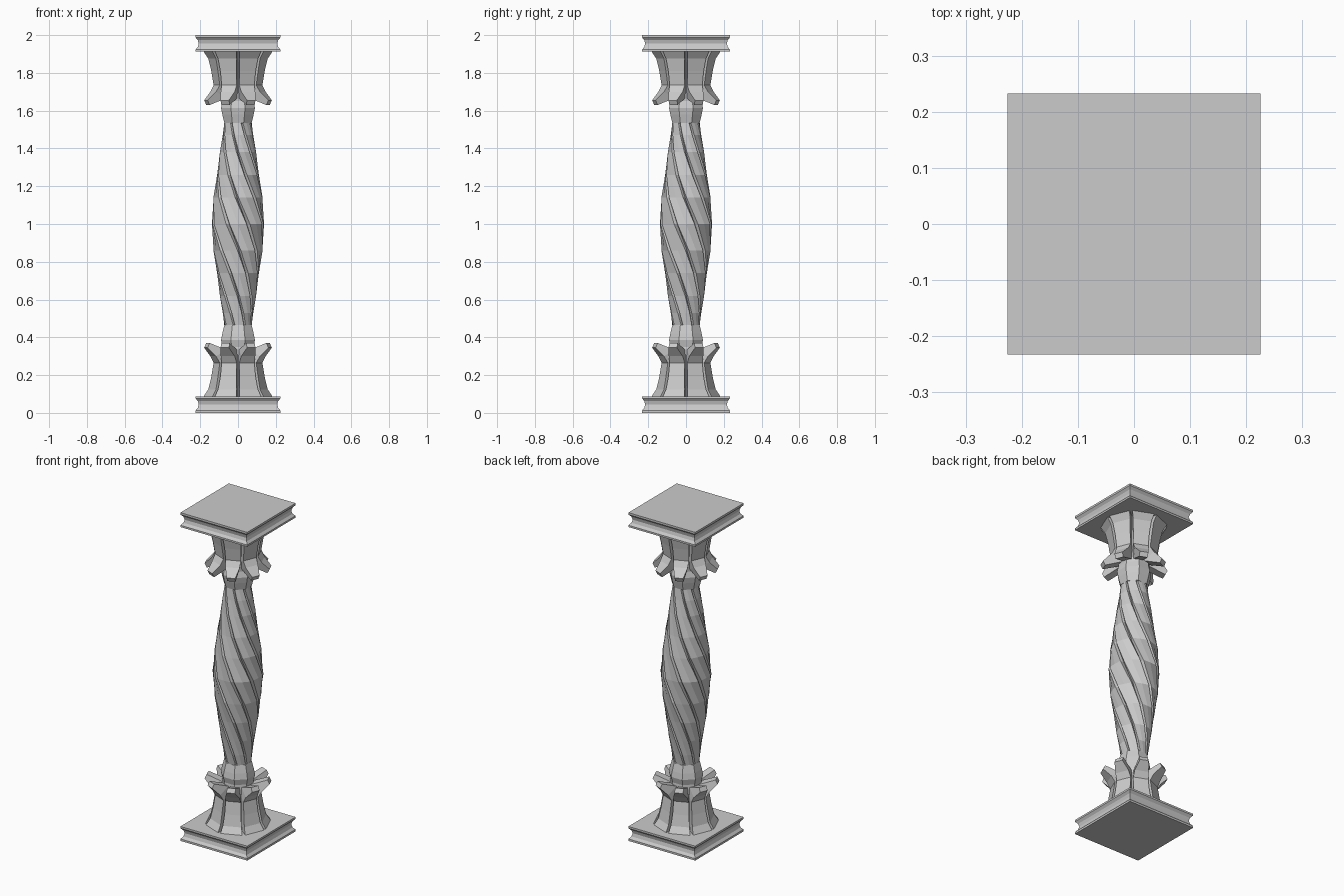
import bpy, bmesh
from math import sin, cos, pi, radians

if "Cube" in bpy.data.objects:
    bpy.data.objects.remove(bpy.data.objects["Cube"])

HEIGHT = 2.0


def make_object(name, rings_list, flip=False):
    """Skin each stack of equal-length rings into a closed flat-faced solid."""
    bm = bmesh.new()
    for rings in rings_list:
        rows = [[bm.verts.new((x, y, HEIGHT - z if flip else z)) for x, y, z in ring]
                for ring in rings]
        n = len(rows[0])
        for a, b in zip(rows, rows[1:]):
            for i in range(n):
                j = (i + 1) % n
                bm.faces.new((a[i], a[j], b[j], b[i]))
        bm.faces.new(rows[0])
        bm.faces.new(rows[-1])
    bmesh.ops.recalc_face_normals(bm, faces=bm.faces)
    mesh = bpy.data.meshes.new(name)
    bm.to_mesh(mesh)
    bm.free()
    obj = bpy.data.objects.new(name, mesh)
    bpy.context.collection.objects.link(obj)
    return obj


def plinth_rings():
    # square slab with a hollowed edge
    profile = [(0, 0.0), (0, 0.012), (0.012, 0.026), (0.017, 0.045),
               (0.012, 0.063), (0, 0.077), (0, 0.088)]
    rings = []
    for inset, z in profile:
        x, y = 0.225 - inset, 0.233 - inset
        rings.append([(-x, -y, z), (x, -y, z), (x, y, z), (-x, y, z)])
    return rings


def lathe_rings(profile, sides, offset=0.0):
    return [[(r * cos(2 * pi * i / sides + offset), r * sin(2 * pi * i / sides + offset), z)
             for i in range(sides)] for r, z in profile]


def leaf_rings(angle):
    # each row: outer radius, outer z, inner radius, inner z, half width
    rows = [(0.172, 0.086, 0.10, 0.086, 0.062),
            (0.148, 0.125, 0.09, 0.125, 0.053),
            (0.134, 0.19, 0.08, 0.19, 0.046),
            (0.122, 0.265, 0.07, 0.29, 0.043),
            (0.142, 0.300, 0.08, 0.335, 0.040),
            (0.184, 0.345, 0.172, 0.370, 0.024)]
    c, s = cos(angle), sin(angle)
    rings = []
    for ro, zo, ri, zi, w in rows:
        wi = w * min(1.0, ri / ro + 0.1)
        pts = [(ro, -w, zo), (ro, w, zo), (ri, wi, zi), (ri, -wi, zi)]
        rings.append([(r * c - t * s, r * s + t * c, z) for r, t, z in pts])
    return rings


# Matching base and capital
neck = [(0.13, 0.086), (0.112, 0.14), (0.10, 0.25), (0.088, 0.35),
        (0.097, 0.385), (0.09, 0.42), (0.078, 0.465), (0.05, 0.475)]
for end, flip in (("base", False), ("capital", True)):
    make_object(end + "_plinth", [plinth_rings()], flip)
    make_object(end + "_neck", [lathe_rings(neck, 8, pi / 8)], flip)
    make_object(end + "_leaves",
                [leaf_rings(pi / 8 + k * pi / 4) for k in range(8)], flip)

# Twisted, swelling shaft of eight strands with narrow grooves
shaft_profile = [(0.072, 0.45), (0.083, 0.53), (0.096, 0.62), (0.114, 0.74), (0.130, 0.86),
                 (0.142, 1.0),
                 (0.130, 1.14), (0.114, 1.26), (0.096, 1.38), (0.083, 1.47), (0.072, 1.55)]
strand = [(-18.5, 1.0), (0, 0.97), (18.5, 1.0), (22.5, 0.86)]
shaft = []
for r, z in shaft_profile:
    twist = -(z - 1.0) * pi
    shaft.append([(r * f * cos(radians(45 * k + a) + twist),
                   r * f * sin(radians(45 * k + a) + twist), z)
                  for k in range(8) for a, f in strand])
make_object("twisted_shaft", [shaft])
